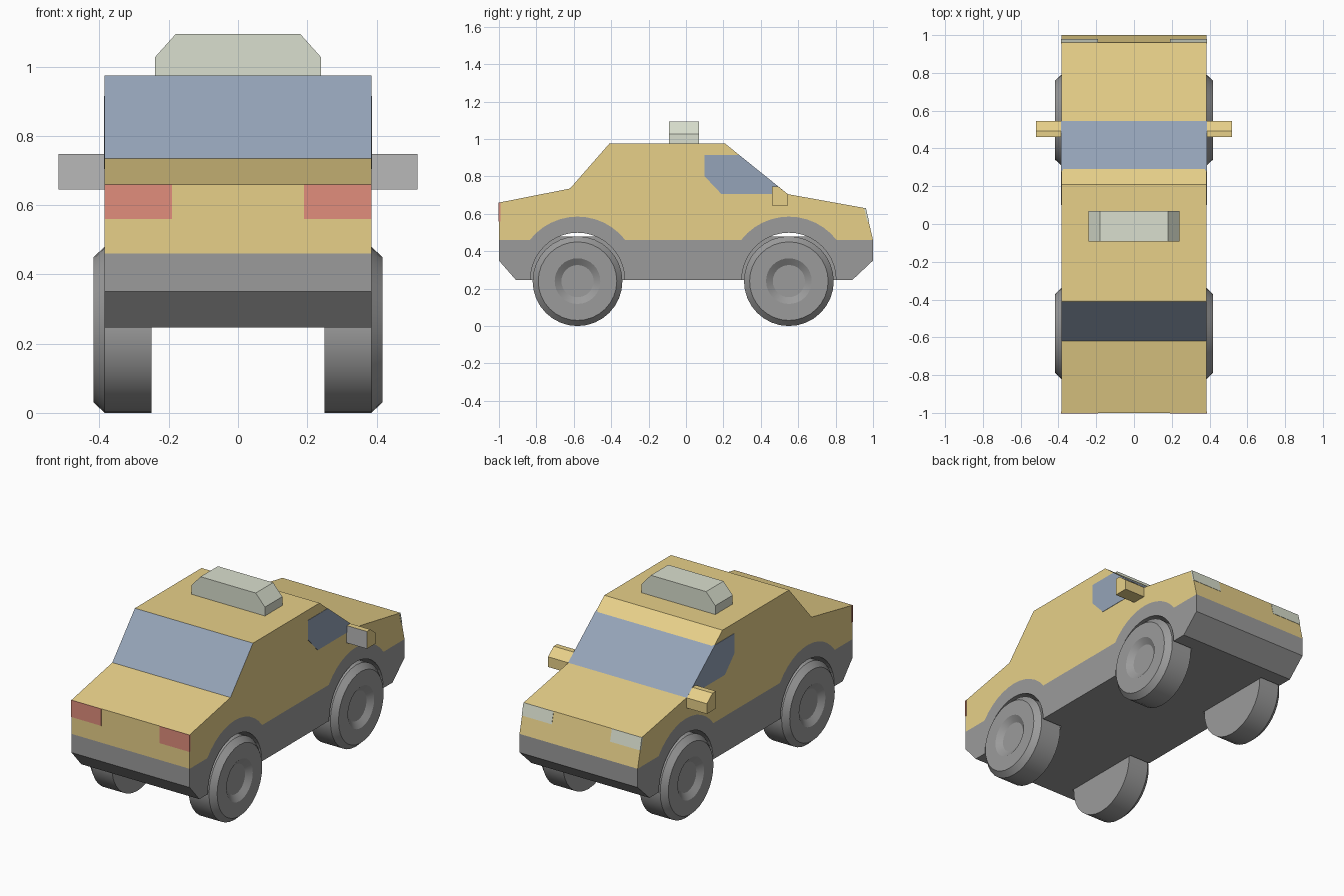
import bpy, bmesh
from math import sin, cos, pi, radians

if "Cube" in bpy.data.objects:
    bpy.data.objects.remove(bpy.data.objects["Cube"])


def material(name, rgb):
    m = bpy.data.materials.new(name)
    m.diffuse_color = (*rgb, 1)
    m.use_nodes = True
    m.node_tree.nodes["Principled BSDF"].inputs["Base Color"].default_value = m.diffuse_color
    return m


YELLOW = material("yellow paint", (0.80, 0.63, 0.25))
GREY = material("grey plastic", (0.33, 0.33, 0.33))
LIGHT_GREY = material("mirror glass", (0.48, 0.48, 0.48))
GLASS = material("window glass", (0.30, 0.37, 0.48))
RED = material("tail light", (0.75, 0.27, 0.20))
PALE = material("pale lamp", (0.70, 0.74, 0.62))


def finish(name, bm, mats):
    bmesh.ops.recalc_face_normals(bm, faces=bm.faces)
    me = bpy.data.meshes.new(name)
    bm.to_mesh(me)
    bm.free()
    for m in mats:
        me.materials.append(m)
    ob = bpy.data.objects.new(name, me)
    bpy.context.collection.objects.link(ob)
    return ob


def prism(name, pts, a, b, mat, axis="x", accent=None, accent_edges=()):
    """Extrude a profile from a to b; accent_edges get the second material."""
    bm = bmesh.new()
    place = (lambda p, t: (t, p[0], p[1])) if axis == "x" else (lambda p, t: (p[0], t, p[1]))
    v0 = [bm.verts.new(place(p, a)) for p in pts]
    v1 = [bm.verts.new(place(p, b)) for p in pts]
    bm.faces.new(v0)
    bm.faces.new(v1)
    n = len(pts)
    for i in range(n):
        j = (i + 1) % n
        f = bm.faces.new((v0[i], v0[j], v1[j], v1[i]))
        f.material_index = 1 if i in accent_edges else 0
    return finish(name, bm, [mat] + ([accent] if accent else []))


def arc(cy, cz, r, a0, a1, n):
    return [(cy + r * cos(radians(a0 + (a1 - a0) * i / n)),
             cz + r * sin(radians(a0 + (a1 - a0) * i / n))) for i in range(n + 1)]


W = 0.385                 # half width of the body
AXLES = (-0.58, 0.55)
FLOOR = 0.247
WELL = 0.252

# Boundary between paint and plastic, humped over each wheel, from -y to +y
hump = [p for y in AXLES for p in arc(y, 0.262, 0.323, 142.2, 37.8, 12)]
seam = [(-1, 0.46)] + hump + [(1, 0.46)]

# Painted upper body with windscreen and rear window
top = [(0.96, 0.63), (0.545, 0.705), (0.29, 0.91), (0.21, 0.975),
       (-0.41, 0.975), (-0.62, 0.735), (-1, 0.66)]
k = len(seam)
prism("upper_body", seam + top, -W, W, YELLOW, accent=GLASS, accent_edges=(k + 1, k + 4))

# Plastic lower body with wheel wells
wells = [p for y in reversed(AXLES) for p in arc(y, FLOOR, WELL, 0, 180, 20)]
prism("lower_body", seam + [(1, 0.35), (0.89, FLOOR)] + wells + [(-0.91, FLOOR), (-1, 0.35)],
      -W, W, GREY)

# Floor between the wheel wells
for y in AXLES:
    prism("floor_block", [(y - WELL, FLOOR), (y + WELL, FLOOR), (y + WELL, 0.48), (y - WELL, 0.48)],
          -0.25, 0.25, GREY)

# Roof sign
prism("roof_sign", [(-0.24, 0.975), (0.24, 0.975), (0.24, 1.027), (0.18, 1.094),
                    (-0.18, 1.094), (-0.24, 1.027)], -0.092, 0.07, PALE, axis="y")


def wheel(y, s):
    """Lathe a tyre and recessed hub around the x axis."""
    rings = [(0.25, 0.24), (0.385, 0.24), (0.417, 0.21), (0.417, 0.122), (0.392, 0.086)]
    n = 32
    bm = bmesh.new()
    loops = [[bm.verts.new((s * x, y + r * cos(2 * pi * i / n), 0.24 + r * sin(2 * pi * i / n)))
              for i in range(n)] for x, r in rings]
    bm.faces.new(loops[0])
    bm.faces.new(loops[-1])
    for a, b in zip(loops, loops[1:]):
        for i in range(n):
            j = (i + 1) % n
            bm.faces.new((a[i], a[j], b[j], b[i]))
    ob = finish("wheel", bm, [GREY])
    bpy.ops.object.select_all(action="DESELECT")
    ob.select_set(True)
    bpy.context.view_layer.objects.active = ob
    bpy.ops.object.shade_smooth_by_angle(angle=radians(25))


E = 0.002                 # how far thin panels stand proud
for s in (-1, 1):
    for y in AXLES:
        wheel(y, s)

    # Side window
    prism("side_window", [(0.10, 0.915), (0.284, 0.915), (0.545, 0.705), (0.19, 0.705), (0.10, 0.80)],
          s * (W - 0.01), s * (W + E), GLASS)

    # Wing mirror, reflective side toward -y
    prism("wing_mirror", [(0.46, 0.645), (0.46, 0.747), (0.492, 0.747), (0.545, 0.705), (0.545, 0.645)],
          s * W, s * 0.518, YELLOW, accent=LIGHT_GREY, accent_edges=(0,))

    # Tail light
    prism("tail_light", [(-1, 0.56), (-1, 0.66), (-0.99, 0.66), (-0.99, 0.56)],
          s * 0.19, s * (W + E / 2), RED).location.y = -E

    # Headlight following the sloped nose
    prism("headlight", [(0.96, 0.63), (0.9765, 0.56), (0.9665, 0.56), (0.95, 0.63)],
          s * 0.19, s * (W + E / 2), PALE).location.y = E
